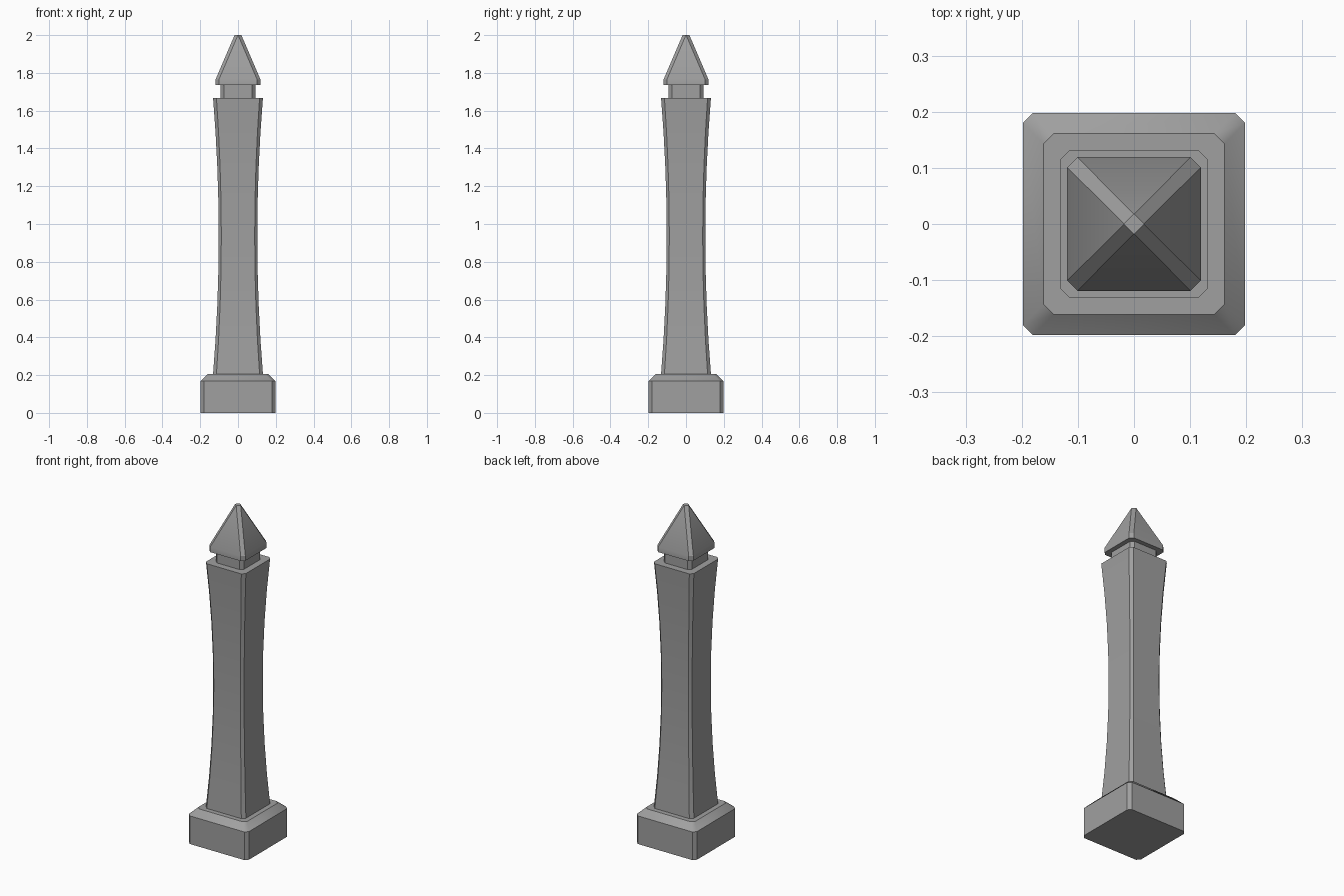
import bpy
import bmesh
import math

cube = bpy.data.objects.get("Cube")
if cube:
    bpy.data.objects.remove(cube, do_unlink=True)

# Single stone colour
stone = bpy.data.materials.new("grey_stone")
stone.use_nodes = True
colour = (0.35, 0.35, 0.35, 1)
stone.diffuse_color = colour
bsdf = stone.node_tree.nodes["Principled BSDF"]
bsdf.inputs["Base Color"].default_value = colour
bsdf.inputs["Roughness"].default_value = 0.8


def chamfered_square(bm, z, half, cut):
    """Ring of eight vertices: a square with cut corners."""
    inner = half - cut
    ring = []
    for quarter in range(4):
        a = quarter * math.pi / 2
        c, s = round(math.cos(a)), round(math.sin(a))
        for x, y in ((half, -inner), (half, inner)):
            ring.append(bm.verts.new((x * c - y * s, x * s + y * c, z)))
    return ring


def loft(name, sections):
    """Closed solid through (height, half width, corner cut) sections."""
    bm = bmesh.new()
    rings = [chamfered_square(bm, *section) for section in sections]
    for low, high in zip(rings, rings[1:]):
        for i in range(8):
            j = (i + 1) % 8
            bm.faces.new((low[i], low[j], high[j], high[i]))
    bm.faces.new(rings[0][::-1])
    bm.faces.new(rings[-1])
    bmesh.ops.recalc_face_normals(bm, faces=bm.faces[:])
    mesh = bpy.data.meshes.new(name)
    bm.to_mesh(mesh)
    bm.free()
    mesh.materials.append(stone)
    obj = bpy.data.objects.new(name, mesh)
    bpy.context.collection.objects.link(obj)
    bpy.ops.object.select_all(action='DESELECT')
    obj.select_set(True)
    bpy.context.view_layer.objects.active = obj
    bpy.ops.object.shade_smooth_by_angle(angle=math.radians(30))
    return obj


# Plinth with sloped shoulder
loft("base", [(0, 0.198, 0.018), (0.168, 0.198, 0.018), (0.205, 0.161, 0.018)])

# Shaft with a concave waist
bottom, top, steps = 0.205, 1.667, 8
shaft = []
for i in range(steps + 1):
    t = 2 * i / steps - 1
    half = 0.102 + 0.03 * t * t
    shaft.append((bottom + (top - bottom) * i / steps, half, half * 0.135))
loft("shaft", shaft)

# Narrow neck between shaft and cap
loft("neck", [(1.66, 0.092, 0.017), (1.74, 0.092, 0.017)])

# Pointed cap with cut ridges and a tiny flat tip
loft("cap", [(1.735, 0.119, 0.018), (1.765, 0.119, 0.018), (2.0, 0.018, 0.0175)])
